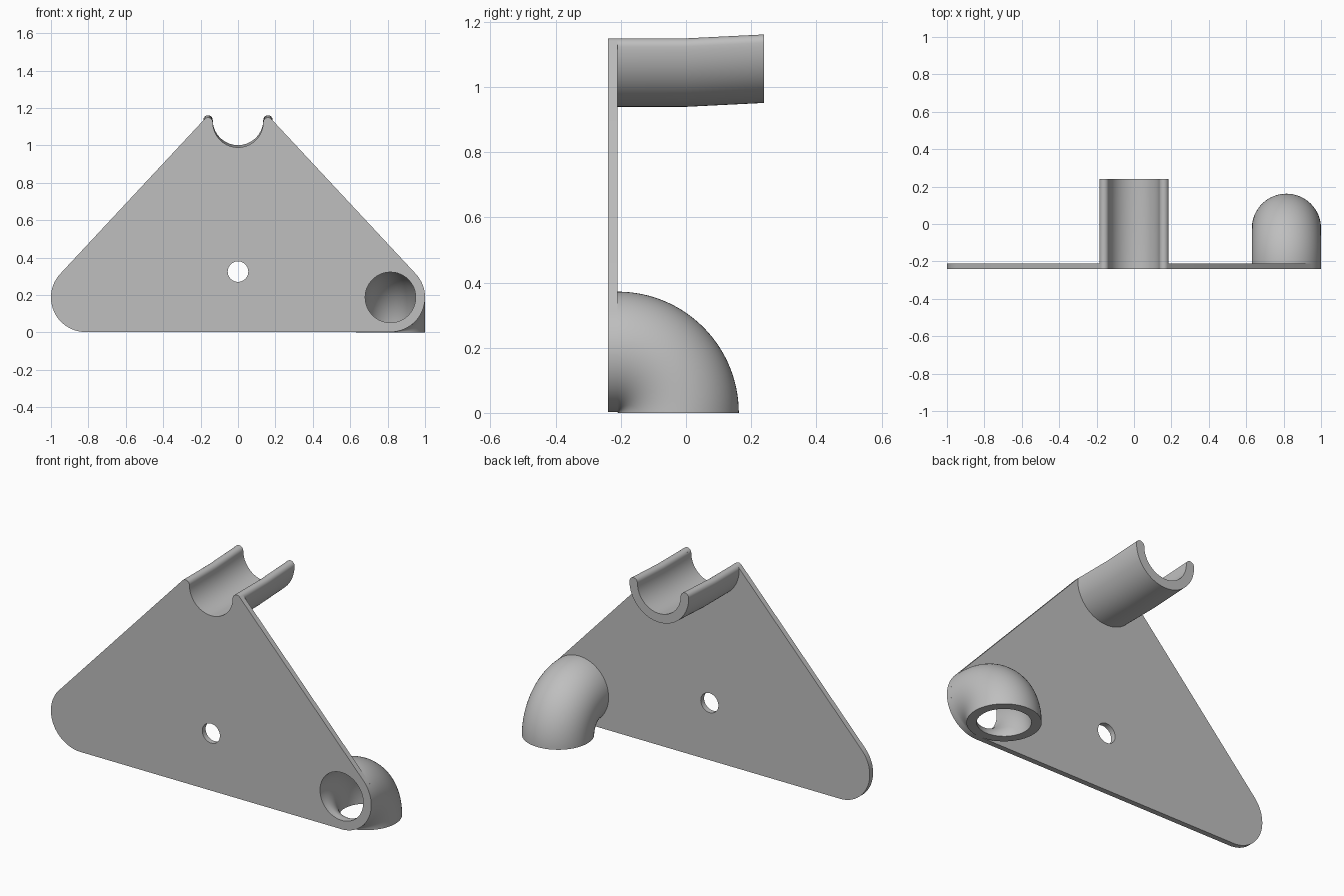
import bpy, bmesh
from math import sin, cos, pi, radians, asin, atan2, hypot
from mathutils import Vector

cube = bpy.data.objects.get("Cube")
if cube:
    bpy.data.objects.remove(cube, do_unlink=True)

FRONT, BACK, END = -0.24, -0.21, 0.24      # plate faces and cradle end
OUTER, INNER = 0.185, 0.135                # pipe radii
LIP = (OUTER - INNER) / 2
MID = (OUTER + INNER) / 2
CX, CZ = 0.815, 0.187                      # lower corner centre
TOP = 1.124                                # cradle axis height

grey = bpy.data.materials.new("light grey")
grey.use_nodes = True
colour = (0.52, 0.52, 0.52, 1)
grey.diffuse_color = colour
grey.node_tree.nodes["Principled BSDF"].inputs["Base Color"].default_value = colour


def arc(x, z, r, start, stop, n):
    """Points on an arc, angles in degrees, both ends included."""
    angles = [radians(start + (stop - start) * i / n) for i in range(n + 1)]
    return [(x + r * cos(a), z + r * sin(a)) for a in angles]


def finish(bm, name):
    bmesh.ops.remove_doubles(bm, verts=bm.verts, dist=1e-5)
    bmesh.ops.recalc_face_normals(bm, faces=bm.faces)
    mesh = bpy.data.meshes.new(name)
    bm.to_mesh(mesh)
    bm.free()
    mesh.materials.append(grey)
    obj = bpy.data.objects.new(name, mesh)
    bpy.context.collection.objects.link(obj)
    bpy.ops.object.select_all(action='DESELECT')
    obj.select_set(True)
    bpy.context.view_layer.objects.active = obj
    bpy.ops.object.shade_smooth_by_angle(angle=radians(35))
    return obj


def loft(name, loops, cyclic):
    """Skin a row of closed loops; cap the ends or join last to first."""
    bm = bmesh.new()
    rings = [[bm.verts.new(p) for p in loop] for loop in loops]
    pairs = list(zip(rings, rings[1:]))
    if cyclic:
        pairs.append((rings[-1], rings[0]))
    else:
        bm.faces.new(rings[0])
        bm.faces.new(rings[-1])
    for a, b in pairs:
        for i in range(len(a)):
            j = (i + 1) % len(a)
            bm.faces.new((a[i], a[j], b[j], b[i]))
    return finish(bm, name)


# Triangular plate: rounded corners, cradle notch, pipe hole and bolt hole
dx, dz = MID - CX, TOP - CZ
tilt = 90 - (180 / pi) * (pi - atan2(dz, dx) - asin((OUTER - LIP) / hypot(dx, dz)))
tangent = 90 - tilt if tilt > 45 else tilt
tangent = (180 / pi) * (atan2(dz, dx) + asin((OUTER - LIP) / hypot(dx, dz))) - 90
half = arc(CX, CZ, OUTER, -90, tangent, 32) + arc(MID, TOP, LIP, tangent, 180, 14)
notch = arc(0, TOP, INNER, 0, -180, 48)[1:-1]
outline = half + notch + [(-x, z) for x, z in reversed(half)]
pipe_hole = arc(CX, CZ, INNER, 0, 360, 64)[:-1]
bolt_hole = arc(0, 0.325, 0.055, 0, 360, 40)[:-1]

bm = bmesh.new()
edges = []
for loop in (outline, pipe_hole, bolt_hole):
    vs = [bm.verts.new((x, FRONT, z)) for x, z in loop]
    edges += [bm.edges.new((v, vs[(i + 1) % len(vs)])) for i, v in enumerate(vs)]
bmesh.ops.triangle_fill(bm, edges=edges, use_beauty=True, normal=Vector((0, -1, 0)))
grown = bmesh.ops.extrude_face_region(bm, geom=list(bm.faces), use_keep_orig=True)
moved = [g for g in grown["geom"] if isinstance(g, bmesh.types.BMVert)]
bmesh.ops.translate(bm, verts=moved, vec=(0, BACK - FRONT, 0))
finish(bm, "plate")


# Hollow elbow turning from the back of the plate down to the ground
def elbow_ring(r, turn):
    ring = []
    for x, d in arc(CX, CZ, r, 0, 360, 64)[:-1]:
        ring.append((x, BACK + d * sin(turn), d * cos(turn)))
    return ring


turns = [pi / 2 * i / 32 for i in range(33)]
loft("elbow_pipe",
     [elbow_ring(OUTER, t) for t in turns]
     + [elbow_ring(INNER, t) for t in reversed(turns)], cyclic=True)

# Open half-pipe cradle with rounded lips, its rear half rising slightly
section = (arc(0, TOP, OUTER, -180, 0, 48)
           + arc(MID, TOP, LIP, 0, 180, 12)[1:]
           + arc(0, TOP, INNER, 0, -180, 48)[1:]
           + arc(-MID, TOP, LIP, 0, 180, 12)[1:-1])
loft("cradle",
     [[(x, y, z + rise) for x, z in section]
      for y, rise in ((BACK, 0), (0, 0), (END, 0.012))], cyclic=False)
